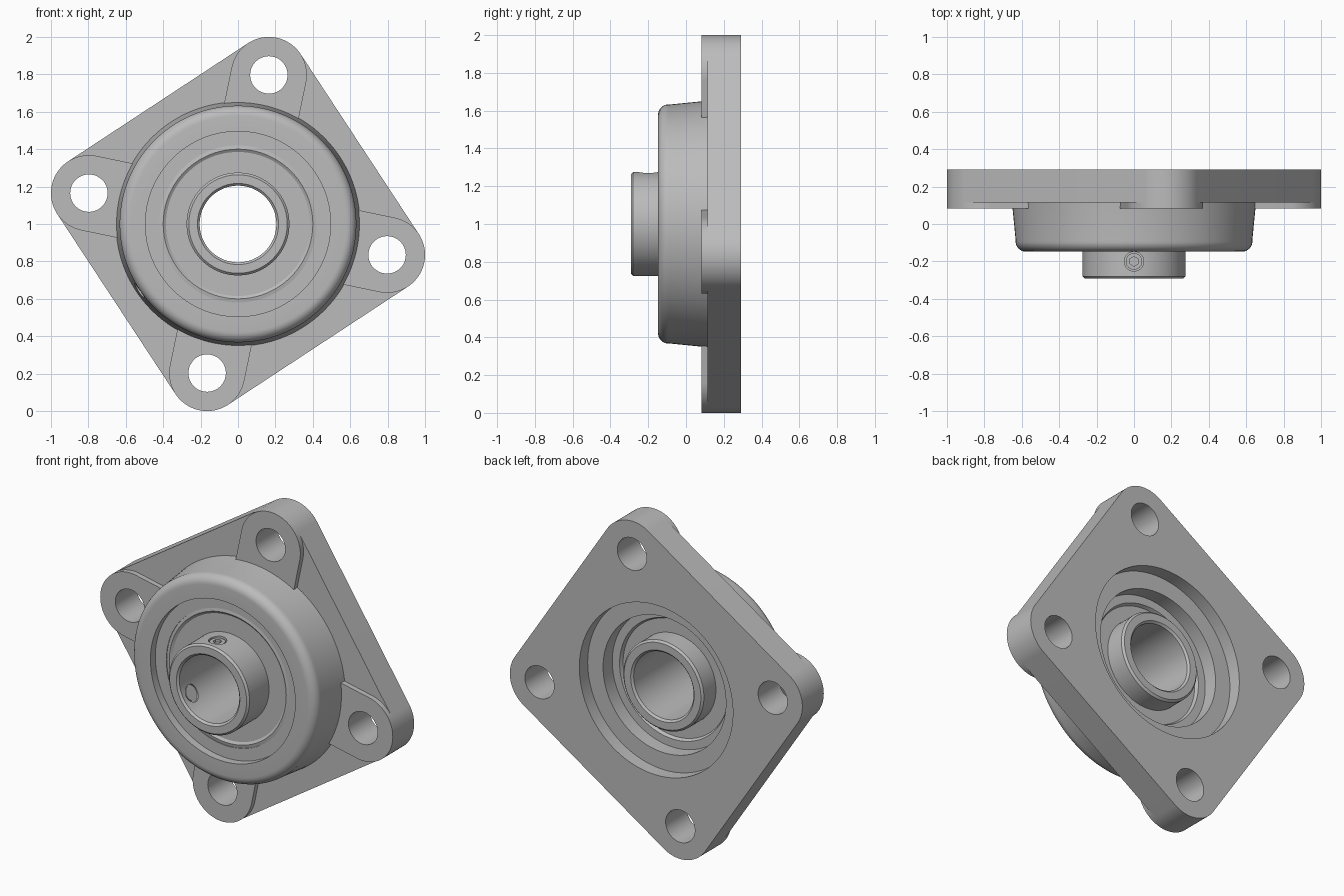
import bpy, bmesh, math
from mathutils import Vector, Matrix

cube = bpy.data.objects.get("Cube")
if cube:
    bpy.data.objects.remove(cube)

grey = bpy.data.materials.new("cast grey")
grey.use_nodes = True
GREY = (0.5, 0.5, 0.5, 1)
grey.diffuse_color = GREY
grey.node_tree.nodes["Principled BSDF"].inputs["Base Color"].default_value = GREY

CENTRE = Vector((0, 0, 1))
BACK, PLATE_FRONT, BOSS_FRONT = 0.292, 0.115, 0.083
TILT = math.atan2(0.797, 0.165)
BOLT_DIST, CORNER_R = 0.814, 0.203
BORE_R, COLLAR_R = 0.205, 0.275


def finish(name, bm):
    bmesh.ops.remove_doubles(bm, verts=bm.verts, dist=1e-5)
    bmesh.ops.recalc_face_normals(bm, faces=bm.faces)
    mesh = bpy.data.meshes.new(name)
    bm.to_mesh(mesh)
    bm.free()
    mesh.materials.append(grey)
    obj = bpy.data.objects.new(name, mesh)
    bpy.context.collection.objects.link(obj)
    return obj


def lathe(name, profile, steps=128):
    """Spin a closed (radius, y) profile about the bearing axis."""
    bm = bmesh.new()
    vs = [bm.verts.new((r, y, 1)) for r, y in profile]
    edges = [bm.edges.new((a, b)) for a, b in zip(vs, vs[1:] + vs[:1])]
    bmesh.ops.spin(bm, geom=vs + edges, cent=CENTRE, axis=(0, 1, 0),
                   angle=math.tau, steps=steps, use_duplicate=False)
    return finish(name, bm)


def slab(name, outline, front, back):
    """Extrude an (x, z) outline, measured from the bearing axis."""
    bm = bmesh.new()
    face = bm.faces.new([bm.verts.new((x, front, z + 1)) for x, z in outline])
    out = bmesh.ops.extrude_face_region(bm, geom=[face])
    moved = [g for g in out["geom"] if isinstance(g, bmesh.types.BMVert)]
    bmesh.ops.translate(bm, verts=moved, vec=(0, back - front, 0))
    return finish(name, bm)


def rod(name, radius, start, end, sides=48):
    """Cylinder between two points."""
    start, end = Vector(start), Vector(end)
    axis = end - start
    turn = axis.to_track_quat("Z", "Y").to_matrix().to_4x4()
    bm = bmesh.new()
    bmesh.ops.create_cone(bm, cap_ends=True, segments=sides, radius1=radius,
                          radius2=radius, depth=axis.length,
                          matrix=Matrix.Translation((start + end) / 2) @ turn)
    return finish(name, bm)


def cut(obj, *cutters):
    for cutter in cutters:
        mod = obj.modifiers.new("cut", "BOOLEAN")
        mod.operation = "DIFFERENCE"
        mod.solver = "EXACT"
        mod.object = cutter
        cutter.hide_render = True
        cutter.hide_set(True)


def polar(radius, angle):
    return Vector((radius * math.cos(angle), radius * math.sin(angle)))


def arc(centre, radius, start, end, n=24):
    return [centre + polar(radius, start + (end - start) * i / n) for i in range(n + 1)]


def at(radius, angle, y):
    p = polar(radius, angle)
    return (p.x, y, 1 + p.y)


# Rounded square flange with raised pads at the bolt holes
angles = [TILT + i * math.pi / 2 for i in range(4)]
outline = []
for a in angles:
    outline += arc(polar(BOLT_DIST, a), CORNER_R, a - math.pi / 4, a + math.pi / 4)
flange = slab("flange_plate", outline, PLATE_FRONT, BACK)
cut(flange, rod("recess_cutter", 0.525, (0, -1, 1), (0, 1, 1), 128))
parts = [flange]

for i, a in enumerate(angles):
    side = polar(CORNER_R, a + math.pi / 2)
    inner = polar(0.58, a)
    # the tip follows the flange corner
    shape = arc(polar(BOLT_DIST, a), CORNER_R, a - math.pi / 2, a + math.pi / 2, 48)
    pad = slab(f"bolt_pad_{i + 1}", shape + [inner + side, inner - side],
               BOSS_FRONT, PLATE_FRONT + 0.002)
    hole = rod(f"bolt_hole_cutter_{i + 1}", 0.1, at(BOLT_DIST, a, -1), at(BOLT_DIST, a, 1))
    cut(flange, hole)
    cut(pad, hole)
    parts.append(pad)

# Tapered housing with a rounded front rim
rim = [tuple(p) for p in arc(Vector((0.578, -0.093)), 0.055, 0.12, -math.pi / 2, 8)]
housing = lathe("bearing_housing", [(0.656, 0.15)] + rim + [
    (0.495, -0.148), (0.495, -0.1), (0.42, -0.1),
    (0.42, 0.21), (0.56, 0.21), (0.56, 0.15)])
GREASE = math.radians(214)
cut(housing, rod("grease_hole_cutter", 0.045, at(0.59, GREASE, -0.03), at(0.8, GREASE, -0.03)))
parts.append(housing)

# Outer ring and seal between housing and collar
parts.append(lathe("bearing_ring", [
    (0.425, -0.095), (0.4, -0.1), (0.385, -0.09), (0.27, -0.09),
    (0.27, 0.1), (0.36, 0.1), (0.37, 0.12), (0.425, 0.12)]))

# Inner collar with chamfered ends
C = 0.012
collar = lathe("inner_collar", [
    (BORE_R, -BACK + C), (BORE_R + C, -BACK), (COLLAR_R - C, -BACK),
    (COLLAR_R, -BACK + C), (COLLAR_R, 0.23 - C), (COLLAR_R - C, 0.23),
    (BORE_R + C, 0.23), (BORE_R, 0.23 - C)])
parts.append(collar)

# Two set screws with hexagon sockets
for i, deg in enumerate((90, 210)):
    a = math.radians(deg)
    y = -0.2
    cut(collar, rod(f"screw_hole_cutter_{i + 1}", 0.052, at(0.15, a, y), at(0.35, a, y)))
    screw = rod(f"set_screw_{i + 1}", 0.044, at(0.207, a, y), at(0.266, a, y))
    sleeve = rod(f"screw_seat_{i + 1}", 0.054, at(0.212, a, y), at(0.25, a, y))
    cut(screw, rod(f"socket_cutter_{i + 1}", 0.026, at(0.23, a, y), at(0.3, a, y), 6))
    parts += [screw, sleeve]

# Smooth the round surfaces and keep the machined edges sharp
bpy.context.view_layer.update()
for obj in parts:
    bpy.ops.object.select_all(action="DESELECT")
    obj.select_set(True)
    bpy.context.view_layer.objects.active = obj
    for mod in list(obj.modifiers):
        bpy.ops.object.modifier_apply(modifier=mod.name)
    bpy.ops.object.shade_smooth_by_angle(angle=math.radians(30))
